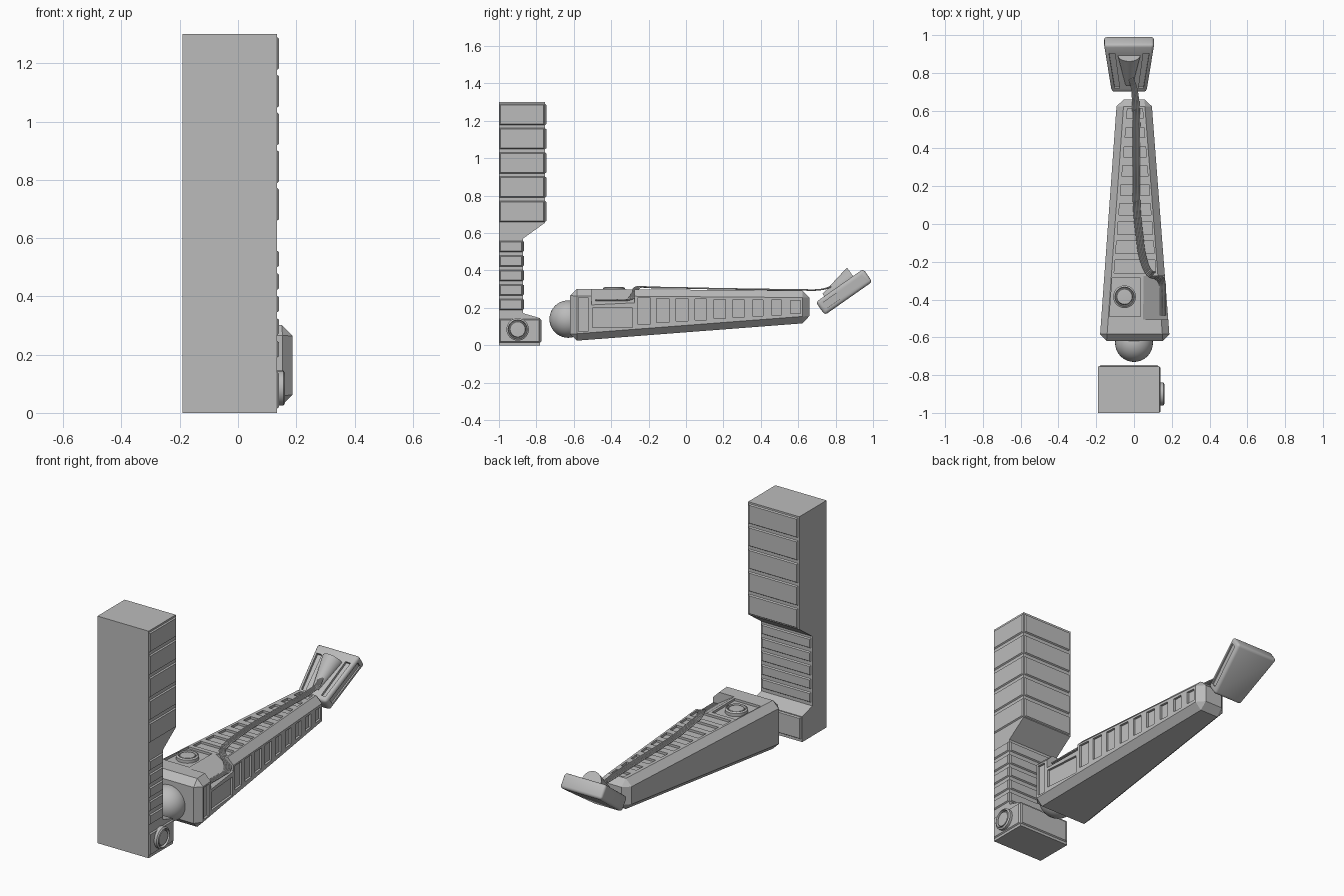
import bpy, bmesh, math
from mathutils import Matrix, Vector

if "Cube" in bpy.data.objects:
    bpy.data.objects.remove(bpy.data.objects["Cube"])

grey = bpy.data.materials.new("plain grey")
grey.diffuse_color = (0.5, 0.5, 0.5, 1)
grey.use_nodes = True
grey.node_tree.nodes["Principled BSDF"].inputs["Base Color"].default_value = grey.diffuse_color


def lerp(a, b, t):
    return a + (b - a) * t


def finish(name, bm, smooth=None):
    bmesh.ops.recalc_face_normals(bm, faces=bm.faces[:])
    me = bpy.data.meshes.new(name)
    bm.to_mesh(me)
    bm.free()
    me.materials.append(grey)
    ob = bpy.data.objects.new(name, me)
    bpy.context.collection.objects.link(ob)
    if smooth:
        select(ob)
        bpy.ops.object.shade_smooth_by_angle(angle=math.radians(smooth))
    return ob


def select(ob):
    bpy.ops.object.select_all(action='DESELECT')
    ob.select_set(True)
    bpy.context.view_layer.objects.active = ob


def loft(bm, a, b):
    """Closed solid between two outlines with the same point count."""
    va, vb = [bm.verts.new(p) for p in a], [bm.verts.new(p) for p in b]
    bm.faces.new(va[::-1])
    bm.faces.new(vb)
    n = len(a)
    for i in range(n):
        j = (i + 1) % n
        bm.faces.new((va[i], va[j], vb[j], vb[i]))


def rect(x0, x1, y0, y1):
    return [(x0, y0), (x1, y0), (x1, y1), (x0, y1)]


def cut(ob, bm):
    cutter = finish("cutter", bm)
    cutter.hide_render = True
    mod = ob.modifiers.new("cut", 'BOOLEAN')
    mod.operation = 'DIFFERENCE'
    mod.solver = 'EXACT'
    mod.object = cutter
    select(ob)
    bpy.ops.object.modifier_apply(modifier=mod.name)
    bpy.data.objects.remove(cutter, do_unlink=True)


def disc(name, matrix):
    """Round cap with a ring groove, lathed about local z."""
    prof = [(0, .017), (.04, .015), (.044, .004), (.048, .004), (.051, .019), (.06, .013), (.06, -.02)]
    bm = bmesh.new()
    vs = [bm.verts.new((r, 0, z)) for r, z in prof]
    es = [bm.edges.new(p) for p in zip(vs, vs[1:])]
    bmesh.ops.spin(bm, geom=vs + es, axis=(0, 0, 1), cent=(0, 0, 0), angle=math.tau, steps=32)
    bmesh.ops.remove_doubles(bm, verts=bm.verts[:], dist=1e-4)
    bm.transform(matrix)
    return finish(name, bm, 30)


# Column: stepped side profile extruded across x
XL, XR = -0.19, 0.134
profile = [(-1, 0), (-.78, 0), (-.78, .145), (-.872, .172), (-.872, .57),
           (-.754, .655), (-.754, 1.3), (-1, 1.3)]
bm = bmesh.new()
loft(bm, [(XL, y, z) for y, z in profile], [(XR, y, z) for y, z in profile])
finish("column", bm)

# Raised panels on the right and rear faces of the column
rows = [(.015, .14, -.78)]
rows += [(.19 + i * .0775, .247 + i * .0775, -.872) for i in range(5)]
rows += [(.66 + i * .1295, .772 + i * .1295, -.754) for i in range(5)]
bm = bmesh.new()
for z0, z1, back in rows:
    for off, h in ((0, 0), (.005, .007)):
        side = [(XR + h, y, z) for y, z in rect(-.998 + off, back - .002 - off, z0 + off, z1 - off)]
        rear = [(x, back + h, z) for x, z in rect(XL + .008 + off, XR - .004 - off, z0 + off, z1 - off)]
        if off == 0:
            s0, r0 = side, rear
    loft(bm, s0, side)
    loft(bm, r0, rear)
finish("column_panels", bm)
disc("column_cap", Matrix.Translation((.143, -.9, .085)) @ Matrix.Rotation(math.pi / 2, 4, 'Y'))

# Ball joint
bm = bmesh.new()
bmesh.ops.create_uvsphere(bm, u_segments=40, v_segments=20, radius=.1)
bm.transform(Matrix.Translation((0, -.63, .14)))
finish("ball_joint", bm, 60)

# Arm: tapered chamfered beam
Y0, Y1 = -.62, .66


def arm_t(y):
    return (y - Y0) / (Y1 - Y0)


def wall(y):
    return lerp(.19, .092, arm_t(y))


def top(y):
    return lerp(.302, .292, arm_t(y))


bm = bmesh.new()
loft(bm, [(x, Y0, z) for x, z in rect(-.182, .19, .022, .302)],
     [(x, Y1, z) for x, z in rect(-.09, .092, .12, .292)])
bmesh.ops.bevel(bm, geom=bm.edges[:], offset=.037, segments=1, affect='EDGES', profile=.5)
arm = finish("arm", bm)

# Pockets sunk in the right side and top of the arm, and a sloped cable bay
bm = bmesh.new()
DEPTH = .013


def side_pocket(y0, y1, z0, z1):
    quads = [[(wall(y) + d, y, z) for y, z in rect(y0, y1, z0, z1)] for d in (-DEPTH, .05)]
    loft(bm, *quads)


def top_pocket(y0, y1, l0, r0, l1, r1):
    pts = [(l0, y0), (r0, y0), (r1, y1), (l1, y1)]
    loft(bm, [(x, y, top(y) - DEPTH) for x, y in pts], [(x, y, .4) for x, y in pts])


side_pocket(-.575, -.525, .075, .255)
side_pocket(-.5, -.285, .095, .2)
for i in range(9):
    t = i / 8
    y, w = lerp(-.225, .585, t), lerp(.034, .026, t)
    side_pocket(y - w, y + w, lerp(.115, .17, t), lerp(.252, .24, t))
    hw = lerp(.108, .042, t)
    top_pocket(y - w, y + w, .005 - hw - .002, .005 + hw + .002, .005 - hw + .002, .005 + hw - .002)
top_pocket(-.49, -.285, -.13, .035, -.115, .035)
bay = [(.045, .303), (.045, .45), (.3, .45), (.3, .14)]
loft(bm, [(x, -.505, z) for x, z in bay], [(x, -.275, z) for x, z in bay])
cut(arm, bm)
disc("arm_cap", Matrix.Translation((-.05, -.385, .292)))

# Head: tilted tapered slab with rounded edges; local y runs along its length
tilt = Matrix.Translation((-.026, .845, .285)) @ Matrix.Rotation(math.radians(35), 4, 'X')
H = .042
bm = bmesh.new()
outline = [(-.092, -.155), (.092, -.155), (.134, .155), (-.134, .155)]
loft(bm, [(x, y, -H) for x, y in outline], [(x, y, H) for x, y in outline])
bmesh.ops.bevel(bm, geom=bm.edges[:], offset=.016, segments=3, affect='EDGES', profile=.5)
bm.transform(tilt)
head = finish("head", bm)
# Grooves on the top and the sides of the head
bm = bmesh.new()
for s in (-1, 1):
    slot = [(s * .05, -.125), (s * .076, -.125), (s * .107, .1), (s * .075, .1)]
    loft(bm, [(x, y, H - .014) for x, y in slot], [(x, y, .1) for x, y in slot])
edge = [(-.125, -.018), (.125, -.018), (.125, .018), (-.125, .018)]
loft(bm, [(.113 + y * .136 - .008, y, z) for y, z in edge], [(.2, y, z) for y, z in edge])
bm.transform(tilt)
cut(head, bm)
select(head)
bpy.ops.object.shade_smooth_by_angle(angle=math.radians(35))

# Flared socket on the head that takes the cables
bm = bmesh.new()


def arch(y, r):
    return [(r * math.cos(a), y, H - .004 + r * math.sin(a)) for a in [math.pi * i / 16 for i in range(17)]]


loft(bm, arch(-.1, .02), arch(.088, .06))
bm.transform(tilt)
finish("cable_socket", bm, 40)

# Cables: five strands from the bay, over the arm, to the head
path = [((.148, -.485, .242), (1, 0)), ((.148, -.37, .242), (1, 0)), ((.146, -.305, .246), (.8, .6)),
        ((.12, -.275, .275), (.4, .9)), ((.085, -.262, .308), (.5, .8)), ((.05, -.19, .309), (.9, .3)),
        ((.03, -.07, .308), (1, 0)), ((.014, .1, .304), (1, 0)), ((.012, .4, .299), (1, 0)),
        ((.01, .62, .296), (1, 0)), ((0, .72, .298), (.8, 0)), ((-.016, .775, .312), (.6, 0))]
for k in range(5):
    cu = bpy.data.curves.new("cable", 'CURVE')
    cu.dimensions = '3D'
    cu.bevel_depth = .0042
    cu.bevel_resolution = 2
    cu.resolution_u = 5
    cu.use_fill_caps = True
    sp = cu.splines.new('BEZIER')
    sp.bezier_points.add(len(path) - 1)
    for bp, (p, d) in zip(sp.bezier_points, path):
        bp.co = Vector(p) + Vector((d[0], d[1], 0)) * (k - 2) * .008
        bp.handle_left_type = bp.handle_right_type = 'AUTO'
    cu.materials.append(grey)
    ob = bpy.data.objects.new("cable_%d" % (k + 1), cu)
    bpy.context.collection.objects.link(ob)
    select(ob)
    bpy.ops.object.convert(target='MESH')
